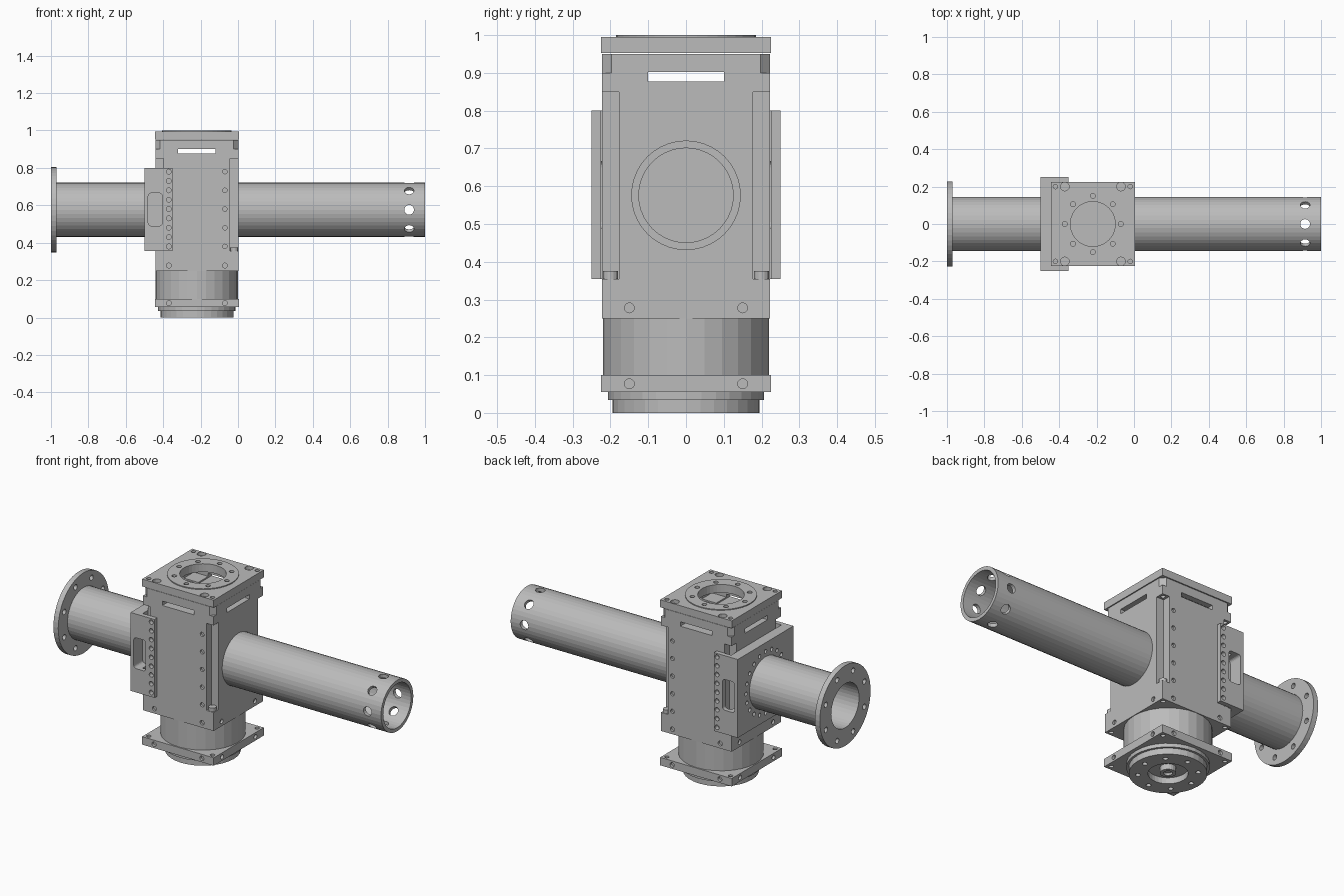
import bpy, bmesh, math
from mathutils import Matrix, Vector

old = bpy.data.objects.get("Cube")
if old:
    bpy.data.objects.remove(old, do_unlink=True)

grey = bpy.data.materials.new("machined grey")
grey.use_nodes = True
GREY = (0.5, 0.5, 0.5, 1)
grey.diffuse_color = GREY
grey.node_tree.nodes["Principled BSDF"].inputs["Base Color"].default_value = GREY

CX = -0.22      # centre of the housing
TZ = 0.576      # height of the tube axis
HALF = 0.222    # half width of the housing
CORNERS = [(sx, sy) for sx in (-1, 1) for sy in (-1, 1)]
TURN = {"x": Matrix.Rotation(math.pi / 2, 4, "Y"),
        "y": Matrix.Rotation(math.pi / 2, 4, "X"),
        "z": Matrix.Identity(4)}


def box(lo, hi):
    lo, hi = Vector(lo), Vector(hi)
    def add(bm):
        m = Matrix.Translation((lo + hi) / 2) @ Matrix.Diagonal((*(hi - lo), 1))
        bmesh.ops.create_cube(bm, size=1, matrix=m)
    return add


def cyl(centre, r, depth, axis="z", segs=16):
    def add(bm):
        bmesh.ops.create_cone(bm, cap_ends=True, segments=segs, radius1=r, radius2=r,
                              depth=depth, matrix=Matrix.Translation(centre) @ TURN[axis])
    return add


def make(name, shapes):
    bm = bmesh.new()
    for add in shapes:
        add(bm)
    mesh = bpy.data.meshes.new(name)
    bm.to_mesh(mesh)
    bm.free()
    ob = bpy.data.objects.new(name, mesh)
    bpy.context.collection.objects.link(ob)
    mesh.materials.append(grey)
    return ob


def part(name, shape, *cut_groups):
    """Make a solid, then subtract each group of cutters from it."""
    ob = make(name, [shape])
    for group in cut_groups:
        cutter = make("cutter", group)
        cutter.hide_render = True
        mod = ob.modifiers.new("cut", "BOOLEAN")
        mod.operation, mod.solver, mod.object = "DIFFERENCE", "EXACT", cutter
        bpy.context.view_layer.update()
        result = bpy.data.meshes.new_from_object(
            ob.evaluated_get(bpy.context.evaluated_depsgraph_get()))
        ob.modifiers.clear()
        ob.data = result
        bpy.data.objects.remove(cutter, do_unlink=True)
    return ob


def ring(centre, radius, count, r, depth, axis, turn=0.0):
    """Circle of round holes around an axis."""
    holes = []
    for i in range(count):
        a = 2 * math.pi * i / count + turn
        c, s = radius * math.cos(a), radius * math.sin(a)
        off = (0, c, s) if axis == "x" else (c, s, 0)
        holes.append(cyl(Vector(centre) + Vector(off), r, depth, axis))
    return holes


def side_holes(z):
    """Pair of screw holes on each of the four sides."""
    holes = []
    for sx, sy in CORNERS:
        holes.append(cyl((CX + sx * 0.15, sy * HALF, z), 0.013, 0.024, "y"))
        holes.append(cyl((CX + sx * HALF, sy * 0.15, z), 0.013, 0.024, "x"))
    return holes


def corner_holes(z, depth, offset=0.2, r=0.012):
    return [cyl((CX + sx * offset, sy * 0.2, z), r, depth) for sx, sy in CORNERS]


# Housing: square block with corner notches, vent slots and a hollow top
notches = [box((CX + sx * HALF - 0.045, sy * HALF - 0.045, 0.355),
               (CX + sx * HALF + 0.045, sy * HALF + 0.045, 0.85)) for sx, sy in CORNERS]
chamfers = [cyl((CX + sx * HALF, sy * HALF, 0.93), 0.025, 0.06, segs=4) for sx, sy in CORNERS]
column = [cyl((-0.07, sy * HALF, 0.38 + 0.1 * i), 0.012, 0.024, "y")
          for sy in (-1, 1) for i in range(5)]
part("housing",
     box((CX - HALF, -HALF, 0.25), (CX + HALF, HALF, 0.95)),
     notches + chamfers + side_holes(0.278) + column,
     corner_holes(0.865, 0.04) + corner_holes(0.25, 0.04),
     [box((CX - 0.19, -0.19, 0.885), (CX + 0.19, 0.19, 0.96))],
     [box((CX - 0.1, -0.3, 0.877), (CX + 0.1, 0.3, 0.902))],
     [box((CX - 0.3, -0.1, 0.877), (CX + 0.3, 0.1, 0.902))])
make("notch_screws", [cyl((CX + sx * 0.2, sy * 0.2, 0.365), 0.02, 0.02) for sx, sy in CORNERS])

# Top plate with a raised, drilled ring
bore = [cyl((CX, 0, 0.97), 0.12, 0.2, segs=40)]
part("top_plate",
     box((CX - 0.225, -0.225, 0.953), (CX + 0.225, 0.225, 0.995)),
     bore + corner_holes(0.995, 0.03) + corner_holes(0.995, 0.04, 0.15, 0.023)
     + ring((CX, 0, 0.99), 0.15, 8, 0.013, 0.04, "z"))
part("top_ring", cyl((CX, 0, 0.9965), 0.185, 0.007, segs=40),
     bore + ring((CX, 0, 0.99), 0.15, 8, 0.013, 0.04, "z"))

# Round neck, base plate and stepped base flange
make("neck", [cyl((CX, 0, 0.175), 0.22, 0.16, segs=28)])
part("base_plate",
     box((CX - 0.225, -0.225, 0.055), (CX + 0.225, 0.225, 0.1)),
     side_holes(0.077), corner_holes(0.077, 0.1))
make("base_step", [cyl((CX, 0, 0.045), 0.207, 0.022, segs=32)])
part("base_flange", cyl((CX, 0, 0.0175), 0.195, 0.035, segs=32),
     [cyl((CX, 0, 0), 0.1, 0.1, segs=32)] + ring((CX, 0, 0), 0.15, 8, 0.013, 0.04, "z"))
part("base_hub", cyl((CX, 0, 0.02), 0.04, 0.034, segs=20), [cyl((CX, 0, 0), 0.022, 0.03)])

# Bracket wrapped around the rear side of the housing
flange_holes = [cyl((-0.37, sy * 0.245, 0.38 + 0.05 * i), 0.013, 0.06, "y")
                for sy in (-1, 1) for i in range(9)]
windows = [box((-0.48, sy * 0.22 - 0.05, 0.505), (-0.405, sy * 0.22 + 0.05, 0.65))
           for sy in (-1, 1)]
window_ends = [cyl((x, sy * 0.22, z), 0.015, 0.1, "y")
               for sy in (-1, 1) for x in (-0.465, -0.42) for z in (0.505, 0.65)]
window_mids = [box((-0.465, sy * 0.22 - 0.05, 0.49), (-0.42, sy * 0.22 + 0.05, 0.665))
               for sy in (-1, 1)]
part("bracket",
     box((-0.5, -0.25, 0.355), (-0.35, 0.25, 0.8)),
     [box((CX - HALF, -0.225, 0.3), (0, 0.225, 0.9))],
     flange_holes + windows,
     window_ends, window_mids,
     ring((-0.5, 0, TZ), 0.175, 20, 0.011, 0.03, "x"))

# Tubes on either side, hollow down to the housing
part("long_tube", cyl((0.495, 0, TZ), 0.145, 1.01, "x", 40),
     [cyl((0.55, 0, TZ), 0.125, 1.1, "x", 40)],
     [cyl((0.915, 0, TZ), 0.026, 0.5, "z")],
     [cyl((0.915, 0, TZ), 0.026, 0.5, "y")],
     *[[lambda bm, s=s: bmesh.ops.create_cone(
         bm, cap_ends=True, segments=16, radius1=0.026, radius2=0.026, depth=0.5,
         matrix=Matrix.Translation((0.915, 0, TZ)) @ Matrix.Rotation(s * math.pi / 4, 4, "X"))]
       for s in (-1, 1)])
part("short_tube", cyl((-0.73, 0, TZ), 0.145, 0.48, "x", 40),
     [cyl((-0.8, 0, TZ), 0.125, 0.6, "x", 40)])
part("end_flange", cyl((-0.985, 0, TZ), 0.228, 0.03, "x", 48),
     [cyl((-0.985, 0, TZ), 0.125, 0.1, "x", 40)]
     + ring((-0.985, 0, TZ), 0.187, 8, 0.015, 0.1, "x", math.pi / 8))
